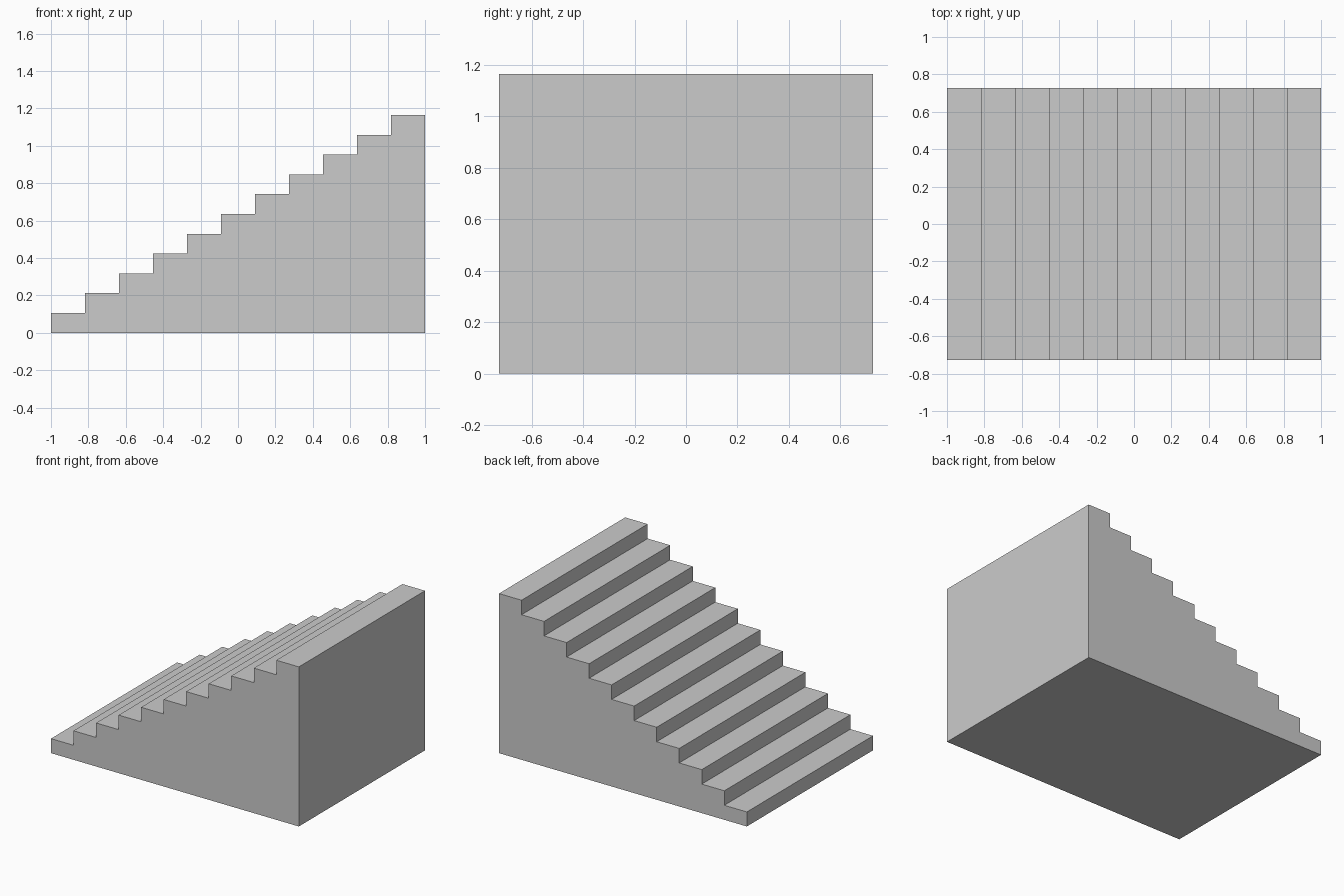
import bpy
import bmesh

if "Cube" in bpy.data.objects:
    bpy.data.objects.remove(bpy.data.objects["Cube"])

STEPS = 11
RUN = 2.0 / STEPS
RISE = 1.164 / STEPS
WIDTH = 1.454

# Stepped side profile, walked from the bottom step up to the top
profile = [(-1.0, 0.0)]
for i in range(STEPS):
    x = -1.0 + i * RUN
    z = (i + 1) * RISE
    profile += [(x, z), (x + RUN, z)]
profile.append((1.0, 0.0))

# Extrude the profile across the width into one solid staircase
bm = bmesh.new()
side = bm.faces.new([bm.verts.new((x, -WIDTH / 2, z)) for x, z in profile])
extruded = bmesh.ops.extrude_face_region(bm, geom=[side], use_keep_orig=True)
moved = [v for v in extruded["geom"] if isinstance(v, bmesh.types.BMVert)]
bmesh.ops.translate(bm, verts=moved, vec=(0, WIDTH, 0))
bmesh.ops.recalc_face_normals(bm, faces=bm.faces)

mesh = bpy.data.meshes.new("staircase")
bm.to_mesh(mesh)
bm.free()
staircase = bpy.data.objects.new("staircase", mesh)
bpy.context.collection.objects.link(staircase)
